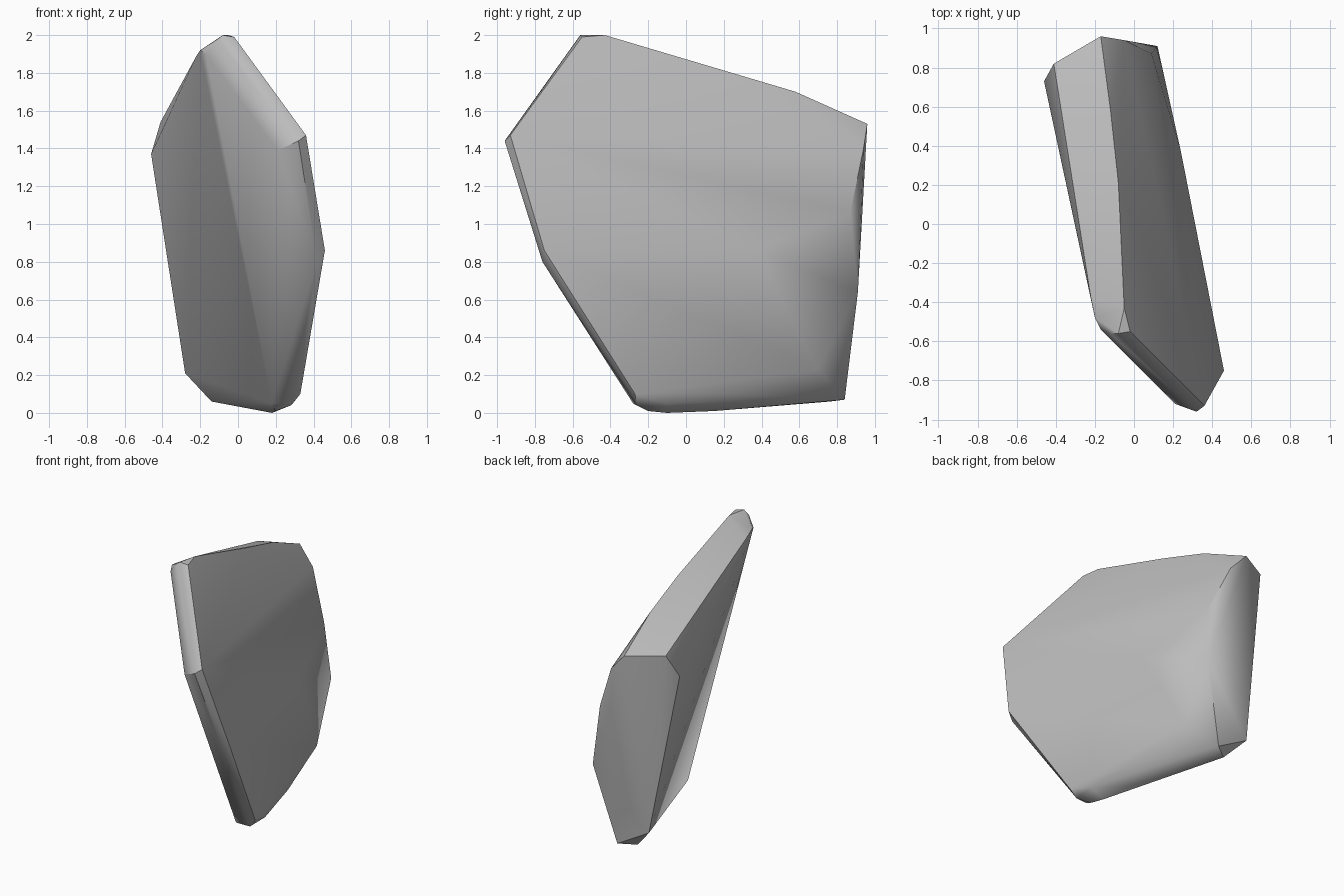
import bpy
import bmesh
import math
from mathutils import Vector


def remove_default_cube():
    cube = bpy.data.objects.get("Cube")
    if cube is not None:
        bpy.data.objects.remove(cube, do_unlink=True)


def make_material(name, color):
    material = bpy.data.materials.new(name)
    material.use_nodes = True
    material.diffuse_color = color
    shader = next(node for node in material.node_tree.nodes if node.type == "BSDF_PRINCIPLED")
    shader.inputs["Base Color"].default_value = color
    shader.inputs["Roughness"].default_value = 0.9
    return material


def make_hull(name, corners, material):
    """Wrap a tight convex skin around the corner points (in hundredths)."""
    mesh = bpy.data.meshes.new(name)
    bm = bmesh.new()
    for corner in corners:
        bm.verts.new(Vector(corner) / 100)
    result = bmesh.ops.convex_hull(bm, input=list(bm.verts))
    loose = {item for key in ("geom_interior", "geom_unused") for item in result[key]}
    loose_verts = [item for item in loose if isinstance(item, bmesh.types.BMVert)]
    bmesh.ops.delete(bm, geom=loose_verts, context="VERTS")
    bmesh.ops.recalc_face_normals(bm, faces=list(bm.faces))
    bm.to_mesh(mesh)
    bm.free()
    mesh.materials.append(material)
    rock = bpy.data.objects.new(name, mesh)
    bpy.context.collection.objects.link(rock)
    return rock


def smooth_soft_edges(rock, degrees):
    bpy.ops.object.select_all(action="DESELECT")
    rock.select_set(True)
    bpy.context.view_layer.objects.active = rock
    bpy.ops.object.shade_smooth_by_angle(angle=math.radians(degrees))


remove_default_cube()
stone = make_material("stone_grey", (0.5, 0.5, 0.5, 1))

# Narrow crest sloping down to the back
crest = [(-2, -55, 199), (-8, -56, 200), (-5, -43, 200), (-12, -56, 197),
         (-17, -54, 190), (-20, -48, 192), (-22, -38, 189),
         (-8, 21, 181), (-12, 58, 170)]

# Slanted front rim
front = [(36, -93, 147), (32, -96, 144), (21, -92, 139), (46, -75, 86), (42, -76, 80)]

# Flat back facet and its left shoulder
back = [(-17, 96, 153), (-5, 94, 140), (9, 87, 106), (12, 91, 64),
        (-3, 84, 7), (-28, 83, 21), (-46, 73, 137), (-41, 82, 154)]

# Bulge along the left side and the rounded underside
side = [(24, 37, 86), (15, 70, 23), (23, 25, 10), (29, -10, 5)]
base = [(33, -27, 10), (28, -26, 4), (18, -28, 5), (20, -20, 1),
        (18, -10, 0), (14, 15, 1), (-14, 76, 6)]

rock = make_hull("rock", crest + front + back + side + base, stone)
smooth_soft_edges(rock, 35)
